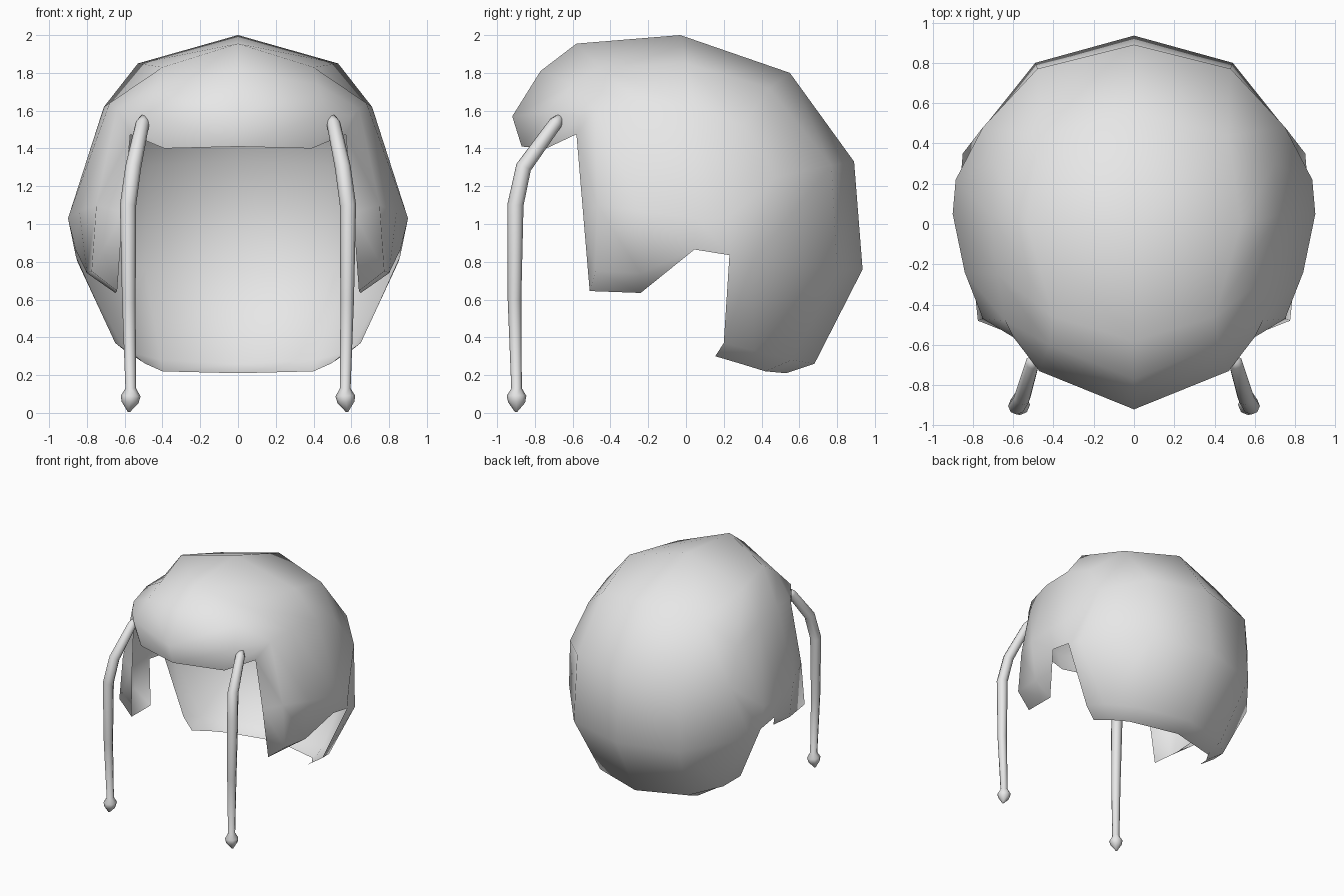
import bpy, bmesh, math
from mathutils import Vector

if "Cube" in bpy.data.objects:
    bpy.data.objects.remove(bpy.data.objects["Cube"])

grey = bpy.data.materials.new("hair_grey")
grey.diffuse_color = (0.8, 0.8, 0.8, 1)
grey.use_nodes = True
grey.node_tree.nodes["Principled BSDF"].inputs["Base Color"].default_value = grey.diffuse_color


def make_object(name, bm):
    me = bpy.data.meshes.new(name)
    bm.to_mesh(me)
    bm.free()
    me.materials.append(grey)
    for p in me.polygons:
        p.use_smooth = True
    ob = bpy.data.objects.new(name, me)
    bpy.context.collection.objects.link(ob)
    return ob


def add_mirror(ob):
    m = ob.modifiers.new("mirror", 'MIRROR')
    m.use_clip = True
    m.merge_threshold = 0.001


# Hair cap: cross ribs (centre line outwards) for one half
bm = bmesh.new()


def row(*pts):
    return [bm.verts.new(p) for p in pts]


def bridge(a, b):
    for i in range(min(len(a), len(b)) - 1):
        bm.faces.new((a[i], a[i + 1], b[i + 1], b[i]))


# fringe edge and fringe bulge
fringe_edge = row((0, -.87, 1.41), (.39, -.74, 1.40), (.57, -.58, 1.475))
fringe = row((0, -.92, 1.57), (.47, -.73, 1.59), (.60, -.56, 1.57))
# ribs over the head, running down into the side locks
rib_a = row((0, -.77, 1.81), (.42, -.60, 1.74), (.64, -.48, 1.61),
            (.75, -.47, 1.10), (.775, -.48, .75), (.64, -.51, .645))
rib_b = row((0, -.58, 1.955), (.40, -.46, 1.83), (.68, -.25, 1.64),
            (.84, -.24, 1.07), (.80, -.24, .74), (.65, -.24, .635))
rib_c = row((0, -.03, 2.0), (.53, 0, 1.85), (.71, .04, 1.62),
            (.90, .05, 1.03), (.86, .045, .865))
rib_d = row((0, .55, 1.80), (.47, .44, 1.72), (.70, .30, 1.52),
            (.885, .22, 1.03), (.86, .23, .835))
# rings down the back, ending in a lip curled inwards
back_1 = row((0, .89, 1.33), (.48, .77, 1.31), (.75, .48, 1.25)) + [rib_d[3]]
back_2 = row((0, .935, .76), (.49, .80, .76), (.85, .35, .80)) + [rib_d[4]]
back_3 = row((0, .68, .26), (.41, .56, .28), (.60, .36, .33), (.65, .20, .37))
back_4 = row((0, .53, .21), (.40, .42, .22), (.49, .29, .26), (.54, .155, .30))

for a, b in ((fringe_edge, fringe), (fringe, rib_a), (rib_a, rib_b),
             (rib_b, rib_c), (rib_c, rib_d), (rib_d[:3], back_1[:3]),
             (back_1, back_2), (back_2, back_3), (back_3, back_4)):
    bridge(a, b)
# corner fillers and front face of the side lock
mid = bm.verts.new((.61, -.545, 1.06))
for f in ((rib_d[2], rib_d[3], back_1[2]),
          (rib_b[4], rib_c[4], rib_b[5]),
          (fringe_edge[2], fringe[2], rib_a[2], rib_a[3]),
          (fringe_edge[2], rib_a[3], mid),
          (mid, rib_a[3], rib_a[4], rib_a[5])):
    bm.faces.new(f)
bmesh.ops.recalc_face_normals(bm, faces=bm.faces[:])
# keep normals pointing outwards
out = sum(f.normal.dot(f.calc_center_median() - Vector((0, 0, 1.1))) for f in bm.faces)
if out < 0:
    bmesh.ops.reverse_faces(bm, faces=bm.faces[:])
add_mirror(make_object("hair_cap", bm))

# Thin hanging front strand with a beaded tip: (x, y, z, radius)
path = [(.495, -.665, 1.565, .022), (.505, -.69, 1.535, .036), (.555, -.86, 1.30, .042),
        (.582, -.903, 1.10, .043), (.578, -.908, .60, .036), (.568, -.897, .13, .028),
        (.568, -.897, .09, .052), (.572, -.897, .055, .045), (.578, -.90, .005, .006)]
SIDES = 8
bm = bmesh.new()
rings = []
for i, (x, y, z, r) in enumerate(path):
    prev, nxt = path[max(i - 1, 0)], path[min(i + 1, len(path) - 1)]
    t = (Vector(nxt[:3]) - Vector(prev[:3])).normalized()
    u = t.cross(Vector((0, 1, 0))).normalized()
    v = t.cross(u)
    rings.append([bm.verts.new(Vector((x, y, z)) + r * (u * math.cos(a) + v * math.sin(a)))
                  for a in (2 * math.pi * k / SIDES for k in range(SIDES))])
for a, b in zip(rings, rings[1:]):
    for k in range(SIDES):
        n = (k + 1) % SIDES
        bm.faces.new((a[k], a[n], b[n], b[k]))
bm.faces.new(rings[0])
bm.faces.new(rings[-1])
bmesh.ops.recalc_face_normals(bm, faces=bm.faces[:])
add_mirror(make_object("front_strands", bm))
